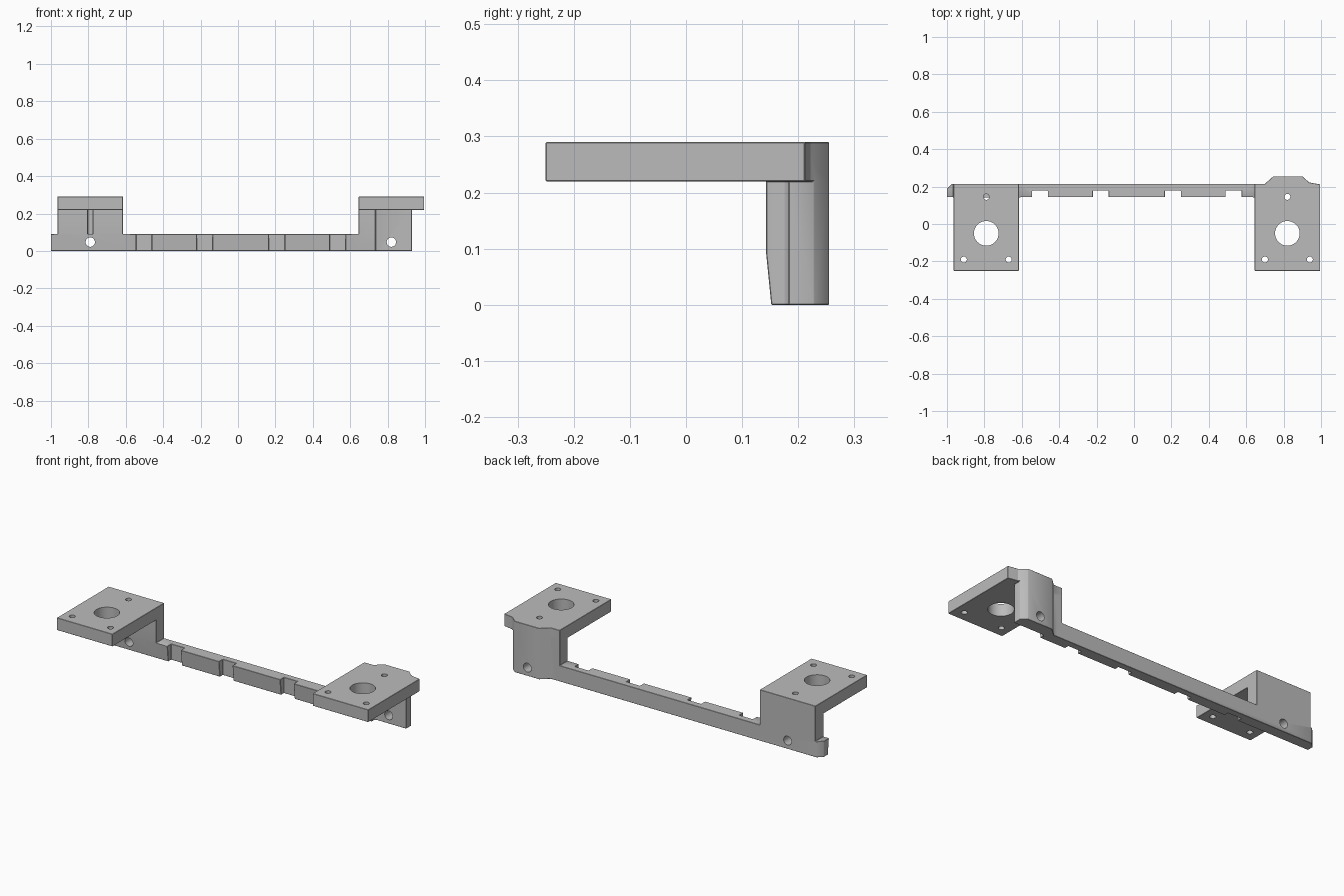
import bpy, bmesh, math
from mathutils import Matrix

cube = bpy.data.objects.get("Cube")
if cube:
    bpy.data.objects.remove(cube, do_unlink=True)

grey = bpy.data.materials.new("light grey plastic")
grey.use_nodes = True
colour = (0.5, 0.5, 0.5, 1)
grey.diffuse_color = colour
grey.node_tree.nodes["Principled BSDF"].inputs["Base Color"].default_value = colour


def prism(name, outline, low, high, matrix=None):
    """Extrude a flat outline from low to high, then place it with matrix."""
    bm = bmesh.new()
    face = bm.faces.new([bm.verts.new((a, b, low)) for a, b in outline])
    top = bmesh.ops.extrude_face_region(bm, geom=[face])["geom"]
    for v in top:
        if isinstance(v, bmesh.types.BMVert):
            v.co.z = high
    if matrix:
        bm.transform(matrix)
    bmesh.ops.recalc_face_normals(bm, faces=bm.faces)
    mesh = bpy.data.meshes.new(name)
    bm.to_mesh(mesh)
    bm.free()
    mesh.materials.append(grey)
    obj = bpy.data.objects.new(name, mesh)
    bpy.context.collection.objects.link(obj)
    return obj


def circle(x, y, r, n):
    return [(x + r * math.cos(math.tau * i / n), y + r * math.sin(math.tau * i / n))
            for i in range(n)]


def rect(x0, y0, x1, y1):
    return [(x0, y0), (x1, y0), (x1, y1), (x0, y1)]


def apply_modifier(obj, mod):
    bpy.context.view_layer.objects.active = obj
    bpy.ops.object.modifier_apply(modifier=mod.name)


def combine(obj, other, operation):
    mod = obj.modifiers.new(operation, 'BOOLEAN')
    mod.operation, mod.object, mod.solver = operation, other, 'EXACT'
    apply_modifier(obj, mod)
    bpy.data.objects.remove(other, do_unlink=True)


FRONT, BACK = 0.143, 0.215
BAR_TOP, PLATE_LOW, TOP = 0.09, 0.22, 0.29
ALONG_Y = Matrix(((1, 0, 0, 0), (0, 0, 1, 0), (0, 1, 0, 0), (0, 0, 0, 1)))
ALONG_X = Matrix(((0, 0, 1, 0), (1, 0, 0, 0), (0, 1, 0, 0), (0, 0, 0, 1)))

# Long rail with the upright wall at its right end
bracket = prism("mounting_bracket", [
    (-1, 0), (0.68, 0), (0.68, BAR_TOP), (-0.615, BAR_TOP), (-0.615, 0.25),
    (-0.965, 0.25), (-0.965, BAR_TOP), (-1, BAR_TOP)], FRONT, BACK, ALONG_Y)

# Stepped pillar under the left plate
bump = [(0.93, 0.228), (0.9, 0.255), (0.745, 0.255), (0.7, BACK)]
combine(bracket, prism("pillar", [
    (0.645, FRONT), (0.735, FRONT), (0.735, 0.175), (0.743, 0.183), (0.93, 0.183)]
    + bump + [(0.645, BACK)], 0, 0.25), 'UNION')

# Flat mounting plates
combine(bracket, prism("right_plate", rect(-0.965, -0.25, -0.615, BACK),
                       PLATE_LOW, TOP), 'UNION')
combine(bracket, prism("left_plate", [
    (0.645, -0.25), (0.995, -0.25), (0.995, 0.212), (0.937, 0.222)]
    + bump + [(0.645, BACK)], PLATE_LOW, TOP), 'UNION')

# Notches, chamfered rail end and tapered lower front
for x in (-0.545, -0.22, 0.165, 0.49):
    combine(bracket, prism("notch", rect(x, 0.1, x + 0.085, 0.178), -0.1, 0.15), 'DIFFERENCE')
combine(bracket, prism("end_chamfer", [(-1.02, 0.17), (-1.02, 0.24), (-0.945, 0.24)],
                       -0.1, 0.15), 'DIFFERENCE')
combine(bracket, prism("front_taper", [(0.1, -0.01), (0.153, -0.01), (FRONT, BAR_TOP),
                                       (0.1, BAR_TOP)], -1.1, 0.74, ALONG_X), 'DIFFERENCE')

# Softened edges
bevel = bracket.modifiers.new("edges", 'BEVEL')
bevel.width, bevel.segments = 0.004, 1
bevel.limit_method, bevel.angle_limit = 'ANGLE', math.radians(40)
apply_modifier(bracket, bevel)

# Shaft hole, screw holes and wall hole at each end
for x in (-0.79, 0.82):
    combine(bracket, prism("shaft_hole", circle(x, -0.05, 0.066, 48), 0.1, 0.4), 'DIFFERENCE')
    for dx, y in ((-0.12, -0.19), (0.12, -0.19), (0, 0.145)):
        combine(bracket, prism("screw_hole", circle(x + dx, y, 0.016, 24), BAR_TOP, 0.4),
                'DIFFERENCE')
    combine(bracket, prism("wall_hole", circle(x, 0.047, 0.025, 32), 0.1, 0.3, ALONG_Y),
            'DIFFERENCE')

bpy.ops.object.select_all(action='DESELECT')
bracket.select_set(True)
bpy.context.view_layer.objects.active = bracket
bpy.ops.object.shade_smooth_by_angle(angle=math.radians(30))
